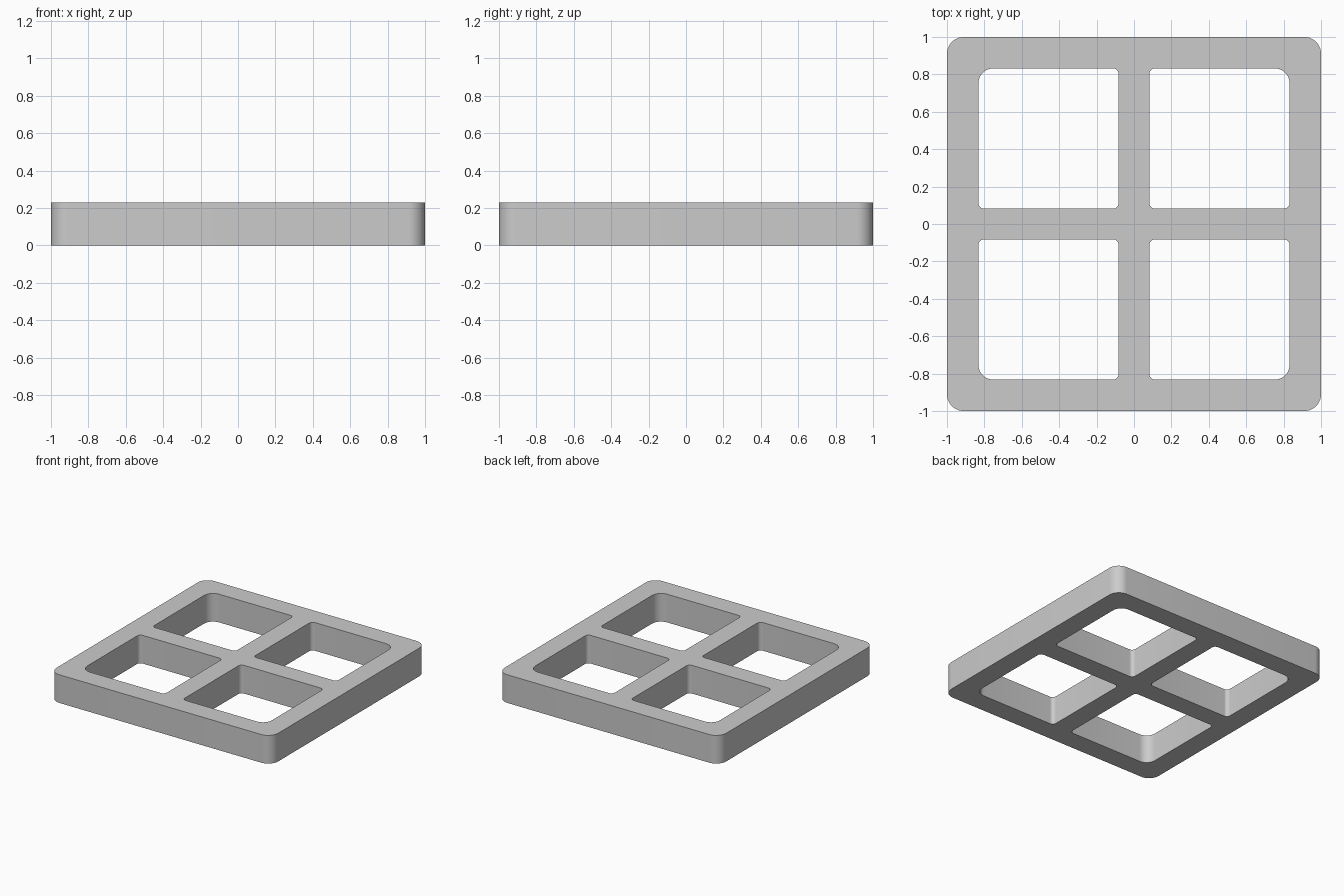
import bpy, bmesh
from math import pi, cos, sin

if "Cube" in bpy.data.objects:
    bpy.data.objects.remove(bpy.data.objects["Cube"])

HEIGHT = 0.23
INNER, OUTER = 0.082, 0.832    # window edges measured from the centre
STEPS = 10                     # segments per rounded corner


def rounded_rect(x0, x1, y0, y1, radii):
    """Outline with radii for the (+,+), (-,+), (-,-), (+,-) corners."""
    corners = [(x1, y1, -1, -1), (x0, y1, 1, -1), (x0, y0, 1, 1), (x1, y0, -1, 1)]
    pts = []
    for i, ((cx, cy, sx, sy), r) in enumerate(zip(corners, radii)):
        for k in range(STEPS + 1):
            a = (i + k / STEPS) * pi / 2
            pts.append((cx + sx * r + r * cos(a), cy + sy * r + r * sin(a)))
    return pts


def add_loop(curve, pts):
    spline = curve.splines.new('POLY')
    spline.points.add(len(pts) - 1)
    for p, (x, y) in zip(spline.points, pts):
        p.co = (x, y, 0, 1)
    spline.use_cyclic_u = True


# Flat profile: rounded square outline with four windows
curve = bpy.data.curves.new("window_grid_frame", 'CURVE')
curve.dimensions = '2D'
curve.fill_mode = 'BOTH'
curve.extrude = HEIGHT / 2
add_loop(curve, rounded_rect(-1, 1, -1, 1, [0.09] * 4))

# Each window has a larger radius on its outermost corner
window = rounded_rect(INNER, OUTER, INNER, OUTER, [0.08, 0.03, 0.03, 0.03])
for sx in (-1, 1):
    for sy in (-1, 1):
        add_loop(curve, [(sx * x, sy * y) for x, y in window])

# Extruded frame as a welded mesh resting on the ground
frame = bpy.data.objects.new("window_grid_frame", curve)
bpy.context.collection.objects.link(frame)
bpy.context.view_layer.objects.active = frame
frame.select_set(True)
bpy.ops.object.convert(target='MESH')
frame = bpy.context.object
frame.name = "window_grid_frame"

bm = bmesh.new()
bm.from_mesh(frame.data)
bmesh.ops.remove_doubles(bm, verts=bm.verts, dist=0.0001)
bmesh.ops.translate(bm, verts=bm.verts, vec=(0, 0, HEIGHT / 2))
bmesh.ops.recalc_face_normals(bm, faces=bm.faces)
# Merge the cap triangulation into clean flat faces
bmesh.ops.dissolve_limit(bm, angle_limit=0.01, verts=[], edges=bm.edges)
bm.to_mesh(frame.data)
bm.free()
bpy.ops.object.shade_smooth_by_angle(angle=pi / 6)
